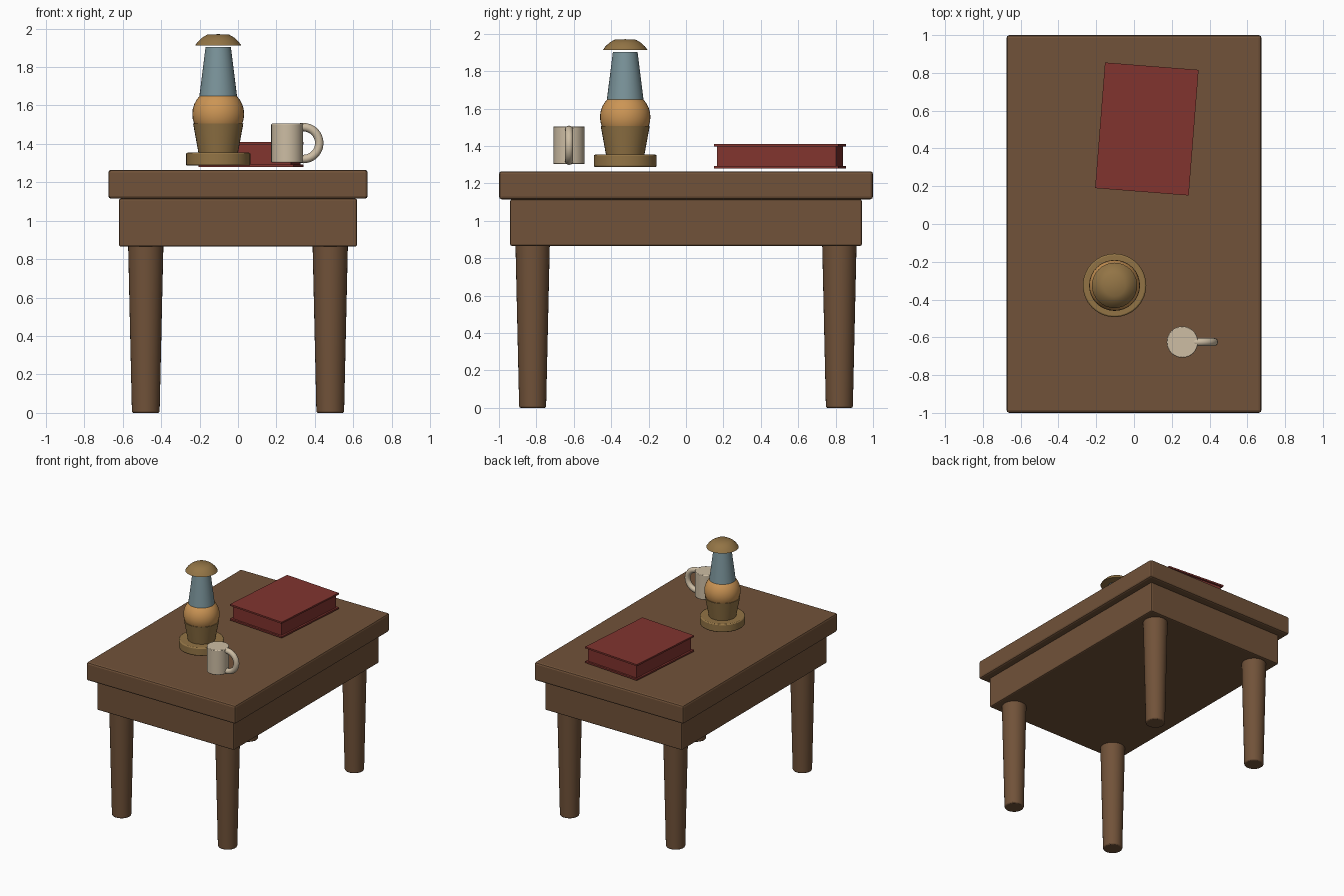
import bpy, math
from mathutils import Matrix, Vector

cube = bpy.data.objects.get("Cube")
if cube:
    bpy.data.objects.remove(cube, do_unlink=True)


def material(name, r, g, b):
    m = bpy.data.materials.new(name)
    m.use_nodes = True
    m.diffuse_color = (r, g, b, 1)
    m.node_tree.nodes["Principled BSDF"].inputs["Base Color"].default_value = (r, g, b, 1)
    return m


wood = material("brown wood", 0.165, 0.085, 0.041)
brass = material("dull brass", 0.29, 0.175, 0.06)
amber = material("amber", 0.60, 0.30, 0.09)
glass = material("blue grey glass", 0.20, 0.30, 0.33)
cream = material("cream ceramic", 0.61, 0.51, 0.37)
red = material("red cloth", 0.22, 0.034, 0.028)


def finish(ob, name, mat, smooth=False, bevel=0):
    ob.name = name
    ob.data.materials.append(mat)
    if smooth:
        bpy.ops.object.shade_smooth_by_angle(angle=math.radians(35))
    if bevel:
        mod = ob.modifiers.new("soft edges", 'BEVEL')
        mod.width = bevel
        mod.segments = 2
        mod.limit_method = 'ANGLE'
        mod.angle_limit = math.radians(40)
    return ob


def box(name, mat, center, size, bevel=0, turn=0):
    bpy.ops.mesh.primitive_cube_add(size=1, location=center, rotation=(0, 0, turn))
    ob = bpy.context.object
    ob.data.transform(Matrix.Diagonal((*size, 1)))
    return finish(ob, name, mat, bevel=bevel)


def cone(name, mat, x, y, z0, z1, r0, r1, bevel=0, sides=32):
    bpy.ops.mesh.primitive_cone_add(vertices=sides, radius1=r0, radius2=r1,
                                    depth=z1 - z0, location=(x, y, (z0 + z1) / 2))
    return finish(bpy.context.object, name, mat, True, bevel)


# Table
box("table_top", wood, (0, 0, 1.19), (1.35, 2.0, 0.15), 0.015)
box("apron", wood, (0, 0, 0.99), (1.24, 1.88, 0.25), 0.01)
for x, side in ((-0.48, "right"), (0.48, "left")):
    for y, end in ((-0.82, "front"), (0.82, "back")):
        cone(f"{end}_{side}_leg", wood, x, y, 0, 0.88, 0.072, 0.092, 0.008)

# Lantern
LX, LY = -0.103, -0.325
cone("lantern_base", brass, LX, LY, 1.287, 1.354, 0.168, 0.168, 0.008)
cone("lantern_tank", brass, LX, LY, 1.354, 1.507, 0.103, 0.131)
bpy.ops.mesh.primitive_uv_sphere_add(segments=32, ring_count=16, radius=0.135,
                                     location=(LX, LY, 1.555))
finish(bpy.context.object, "lantern_bulb", amber, True)
cone("lantern_chimney", glass, LX, LY, 1.648, 1.903, 0.098, 0.066)

# Lantern cap turned from a profile
profile = [(0, 1.912), (0.12, 1.912), (0.106, 1.932), (0.085, 1.952), (0.058, 1.968), (0, 1.971)]
N = 32
verts = [(LX + r * math.cos(i * math.tau / N), LY + r * math.sin(i * math.tau / N), z)
         for r, z in profile[1:-1] for i in range(N)]
faces = [(k * N + i, k * N + (i + 1) % N, (k + 1) * N + (i + 1) % N, (k + 1) * N + i)
         for k in range(len(profile) - 3) for i in range(N)]
faces.append(tuple(reversed(range(N))))
top = len(verts)
verts.append((LX, LY, profile[-1][1]))
faces += [(top - N + i, top - N + (i + 1) % N, top) for i in range(N)]
mesh = bpy.data.meshes.new("lantern_cap")
mesh.from_pydata(verts, [], faces)
cap = bpy.data.objects.new("lantern_cap", mesh)
bpy.context.collection.objects.link(cap)
bpy.ops.object.select_all(action='DESELECT')
bpy.context.view_layer.objects.active = cap
cap.select_set(True)
finish(cap, "lantern_cap", brass, True)

# Mug
cone("mug_body", cream, 0.256, -0.625, 1.303, 1.505, 0.083, 0.083, 0.004)
bpy.ops.mesh.primitive_torus_add(major_segments=32, minor_segments=12, major_radius=0.083,
                                 minor_radius=0.022, location=(0.34, -0.625, 1.404),
                                 rotation=(math.pi / 2, 0, 0))
finish(bpy.context.object, "mug_handle", cream, True)

# Book, turned slightly on the table
TURN = math.radians(-4.5)
BX, BY = 0.068, 0.503
box("book_block", red, (BX, BY, 1.345), (0.467, 0.638, 0.11), turn=TURN)
for name, z in (("book_lower_cover", 1.286), ("book_upper_cover", 1.404)):
    box(name, red, (BX, BY, z), (0.497, 0.667, 0.013), turn=TURN)
